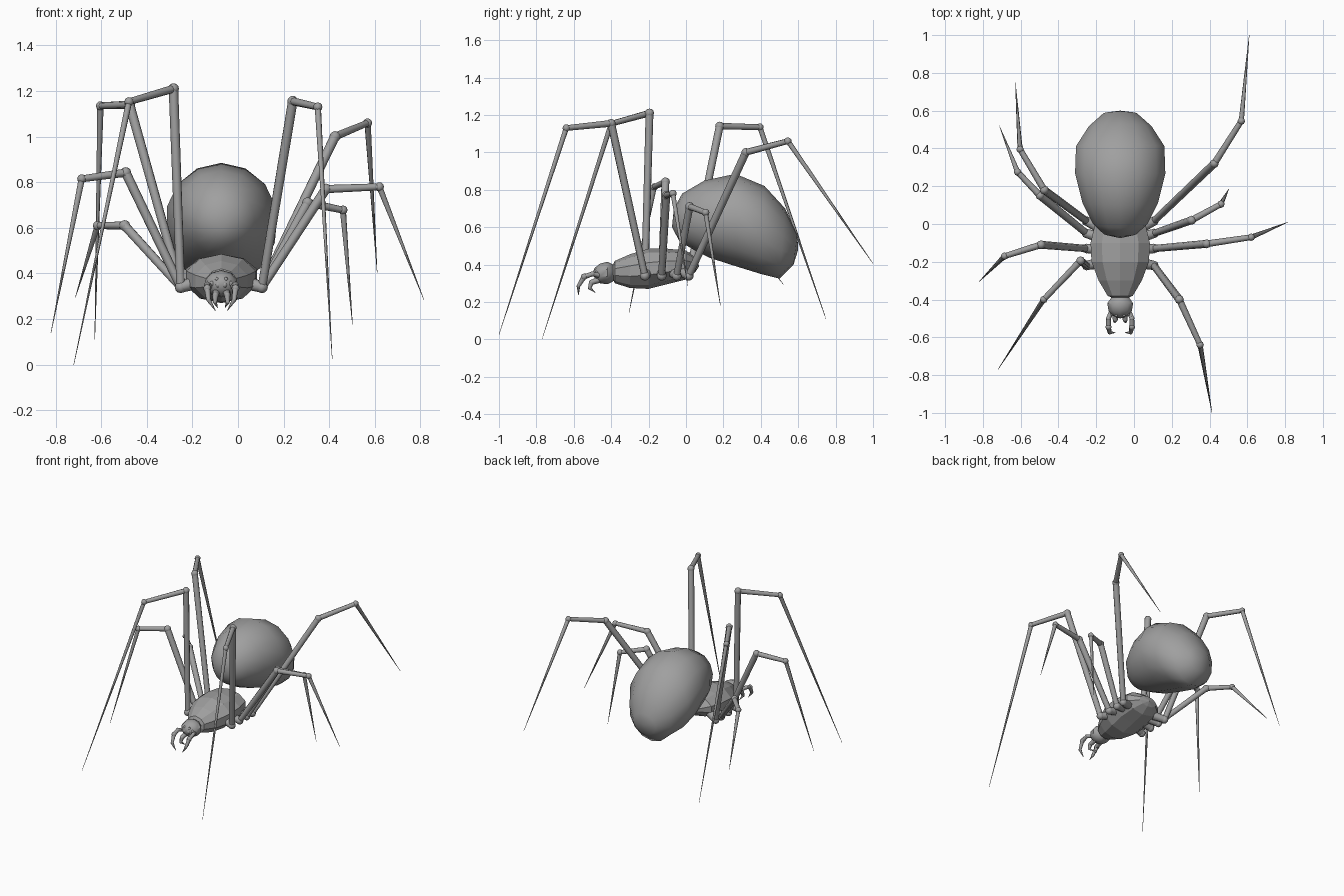
import bpy, bmesh, math
from mathutils import Vector, Matrix

if "Cube" in bpy.data.objects:
    bpy.data.objects.remove(bpy.data.objects["Cube"])

MID = -0.073  # body centre line in x

grey = bpy.data.materials.new("spider grey")
grey.use_nodes = True
COLOUR = (0.35, 0.35, 0.35, 1)
grey.diffuse_color = COLOUR
grey.node_tree.nodes["Principled BSDF"].inputs["Base Color"].default_value = COLOUR


def finish(bm, name, angle):
    bmesh.ops.recalc_face_normals(bm, faces=bm.faces)
    mesh = bpy.data.meshes.new(name)
    bm.to_mesh(mesh)
    bm.free()
    mesh.materials.append(grey)
    obj = bpy.data.objects.new(name, mesh)
    bpy.context.collection.objects.link(obj)
    if angle:
        bpy.ops.object.select_all(action="DESELECT")
        obj.select_set(True)
        bpy.context.view_layer.objects.active = obj
        bpy.ops.object.shade_smooth_by_angle(angle=math.radians(angle))
    return obj


def loft(name, rings, start, end, sides, angle):
    """Skin oval rings, each given as (top y, top z, bottom y, bottom z, half width)."""
    bm = bmesh.new()
    loops = []
    for ty, tz, by, bz, w in rings:
        top, low = Vector((MID, ty, tz)), Vector((MID, by, bz))
        centre, up = (top + low) / 2, (top - low) / 2
        loop = []
        for i in range(sides):
            a = math.tau * i / sides
            loop.append(bm.verts.new(centre + up * math.cos(a) + Vector((w * math.sin(a), 0, 0))))
        loops.append(loop)
    for a, b in zip(loops, loops[1:]):
        for i in range(sides):
            j = (i + 1) % sides
            bm.faces.new((a[i], a[j], b[j], b[i]))
    for loop, (y, z) in ((loops[0], start), (loops[-1], end)):
        pole = bm.verts.new((MID, y, z))
        for i in range(sides):
            bm.faces.new((loop[i], loop[(i + 1) % sides], pole))
    return finish(bm, name, angle)


def limb(name, points, radii, balls, sides=8):
    """Tapered segments between points; radii holds (start, end) per segment."""
    bm = bmesh.new()
    points = [Vector(p) for p in points]
    for a, b, (r1, r2) in zip(points, points[1:], radii):
        d = b - a
        place = Matrix.Translation((a + b) / 2) @ d.to_track_quat("Z", "Y").to_matrix().to_4x4()
        bmesh.ops.create_cone(bm, cap_ends=True, segments=sides, radius1=r1, radius2=r2,
                              depth=d.length, matrix=place)
    for p, r in zip(points[1:], balls):
        bmesh.ops.create_uvsphere(bm, u_segments=8, v_segments=6, radius=r,
                                  matrix=Matrix.Translation(p))
    return finish(bm, name, 50)


# Abdomen
loft("abdomen", [
    (-.065, .70, -.035, .525, .09),
    (-.02, .78, .04, .48, .15),
    (.10, .85, .13, .435, .205),
    (.265, .885, .27, .39, .245),
    (.42, .82, .40, .35, .24),
    (.53, .70, .50, .325, .17),
    (.595, .56, .575, .40, .09),
], (-.075, .60), (.60, .48), 14, 60)

# Thorax, faceted
loft("thorax", [
    (.06, .43, .05, .36, .07),
    (0, .475, 0, .32, .14),
    (-.10, .485, -.10, .295, .165),
    (-.20, .485, -.20, .27, .16),
    (-.30, .455, -.30, .275, .12),
    (-.38, .42, -.38, .30, .07),
], (.07, .39), (-.41, .36), 10, 0)

# Head
loft("head", [
    (-.39, .40, -.39, .31, .05),
    (-.42, .415, -.42, .295, .072),
    (-.46, .405, -.46, .30, .065),
    (-.49, .38, -.48, .315, .04),
], (-.37, .36), (-.50, .35), 10, 40)

# Eyes
bm = bmesh.new()
for x, z, r in ((.014, .35, .013), (.04, .355, .012), (.02, .375, .009)):
    for side in (-1, 1):
        bmesh.ops.create_uvsphere(bm, u_segments=8, v_segments=6, radius=r,
                                  matrix=Matrix.Translation((MID + side * x, -.49 + x / 3, z)))
finish(bm, "eyes", 60)

# Feelers and fangs on each side of the mouth
for side, label in ((1, "left"), (-1, "right")):
    def mirrored(path):
        return [(MID + side * x, y, z) for x, y, z in path]
    limb(label + "_feeler",
         mirrored([(.04, -.45, .34), (.062, -.50, .35), (.062, -.545, .335),
                   (.056, -.575, .285), (.026, -.575, .237)]),
         [(.014, .012), (.012, .014), (.014, .010), (.010, .001)], [.014, .017, .010])
    limb(label + "_fang",
         mirrored([(.022, -.46, .32), (.026, -.505, .305), (.028, -.515, .275), (.016, -.485, .25)]),
         [(.017, .014), (.014, .009), (.009, .001)], [.014, .009])

# Legs: upper knee, lower knee and tip of each
legs = {
    "left": [
        ((.24, -.40, 1.155), (.35, -.64, 1.13), (.413, -1.0, .025)),
        ((.385, -.105, .77), (.62, -.07, .78), (.815, .01, .285)),
        ((.305, .02, .71), (.46, .105, .678), (.502, .185, .175)),
        ((.425, .32, 1.0), (.568, .545, 1.06), (.61, 1.0, .405)),
    ],
    "right": [
        ((-.283, -.195, 1.21), (-.478, -.40, 1.153), (-.72, -.77, 0)),
        ((-.492, -.11, .842), (-.685, -.17, .815), (-.82, -.305, .14)),
        ((-.497, .15, .61), (-.616, .275, .61), (-.713, .52, .295)),
        ((-.475, .18, 1.14), (-.603, .395, 1.135), (-.628, .748, .11)),
    ],
}
hips = (-.22, -.13, -.05, .015)
for label, side in (("left", 1), ("right", -1)):
    for n, (y, joints) in enumerate(zip(hips, legs[label]), 1):
        socket = (MID + side * .11, y * .8 - .03, .36)
        hip = (MID + side * .178, y, .34)
        limb(f"{label}_leg_{n}", [socket, hip, *joints],
             [(.03, .024), (.019, .021), (.018, .015), (.014, .001)], [.026, .024, .02])
